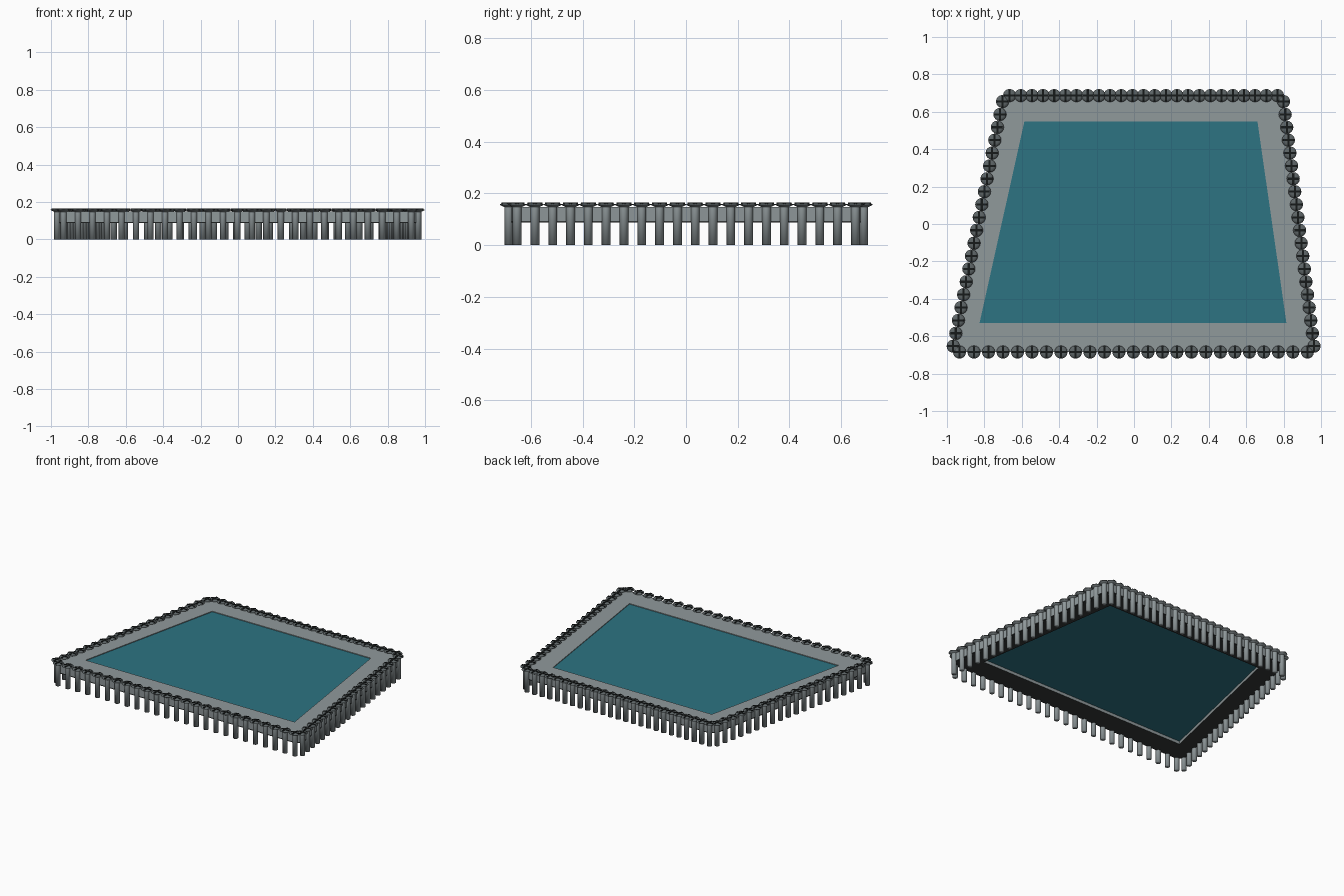
import bpy, bmesh, math
from mathutils import Vector, Matrix

cube = bpy.data.objects.get("Cube")
if cube:
    bpy.data.objects.remove(cube, do_unlink=True)


def material(name, rgb):
    mat = bpy.data.materials.new(name)
    mat.use_nodes = True
    mat.diffuse_color = (*rgb, 1)
    mat.node_tree.nodes["Principled BSDF"].inputs["Base Color"].default_value = (*rgb, 1)
    return mat


stone = material("grey stone", (0.28, 0.32, 0.33))
cap_grey = material("dark cap grey", (0.11, 0.13, 0.135))
black = material("slot black", (0.008, 0.01, 0.01))
soot = material("underside black", (0.035, 0.04, 0.04))
teal = material("teal water", (0.026, 0.172, 0.225))


def finish(name, bm, mats):
    bmesh.ops.recalc_face_normals(bm, faces=bm.faces)
    mesh = bpy.data.meshes.new(name)
    bm.to_mesh(mesh)
    bm.free()
    for mat in mats:
        mesh.materials.append(mat)
    obj = bpy.data.objects.new(name, mesh)
    bpy.context.collection.objects.link(obj)
    return obj


def prism(name, outline, z0, z1, mats):
    """Closed block with the given outline, painted with the last material."""
    bm = bmesh.new()
    low = [bm.verts.new((x, y, z0)) for x, y in outline]
    high = [bm.verts.new((x, y, z1)) for x, y in outline]
    bm.faces.new(low)
    bm.faces.new(high)
    for i in range(len(low)):
        j = (i + 1) % len(low)
        bm.faces.new((low[i], low[j], high[j], high[i]))
    for face in bm.faces:
        face.material_index = len(mats) - 1
    return finish(name, bm, mats)


# Rows of posts: start, end, count
rows = {
    "front": ((-0.933, -0.685), (0.927, -0.685), 25),
    "left": ((0.963, -0.653), (0.80, 0.655), 20),
    "back": ((0.767, 0.687), (-0.665, 0.687), 25),
    "right": ((-0.703, 0.655), (-0.967, -0.653), 20),
}
outer = [p for row in rows.values() for p in row[:2]]
basin = [(-0.826, -0.53), (0.815, -0.53), (0.66, 0.548), (-0.586, 0.548)]

# Deck and its dark underside, both with a trapezoid opening lined in stone
cutter = prism("basin_cutter", basin, 0, 0.3, [stone])
cutter.hide_render = True
cutter.hide_set(True)
layers = [prism("deck", outer, 0.094, 0.148, [stone]),
          prism("deck_underside", outer, 0.087, 0.094, [stone, soot])]
for layer in layers:
    cut = layer.modifiers.new("opening", 'BOOLEAN')
    cut.object = cutter
    cut.operation = 'DIFFERENCE'
    cut.solver = 'EXACT'

# Water sheet set into the opening
prism("water", basin, 0.108, 0.143, [teal])

# Post: lathed shaft with a flared cap, softly shaded
bm = bmesh.new()
profile = [(0, 0), (0.017, 0), (0.017, 0.147), (0.035, 0.156), (0.034, 0.159), (0.02, 0.163), (0, 0.163)]
verts = [bm.verts.new((r, 0, z)) for r, z in profile]
edges = [bm.edges.new(pair) for pair in zip(verts, verts[1:])]
bmesh.ops.spin(bm, geom=verts + edges, cent=(0, 0, 0), axis=(0, 0, 1),
               angle=math.tau, steps=16)
bmesh.ops.remove_doubles(bm, verts=bm.verts, dist=0.0001)
for face in bm.faces:
    face.smooth = True
    face.material_index = int(face.calc_center_median().z > 0.156)
# Crisp edges under the cap and around its rim
for edge in bm.edges:
    a, b = (v.co.z for v in edge.verts)
    edge.smooth = not (abs(a - b) < 0.001 and 0.14 < a < 0.157)
# Crossed slot on the cap
for size in ((0.058, 0.011), (0.011, 0.058)):
    bar = bmesh.ops.create_cube(bm, size=1, matrix=Matrix.Translation((0, 0, 0.1605))
                                @ Matrix.Diagonal((*size, 0.008, 1)))
    for face in {f for v in bar["verts"] for f in v.link_faces}:
        face.material_index = 2
first = finish("post", bm, [stone, cap_grey, black])
post_mesh = first.data
bpy.data.objects.remove(first)

# Repeat the post along every side
for side, (start, end, count) in rows.items():
    for i in range(count):
        post = bpy.data.objects.new(f"{side}_post_{i + 1}", post_mesh)
        post.location = Vector(start).lerp(Vector(end), i / (count - 1)).to_3d()
        bpy.context.collection.objects.link(post)
